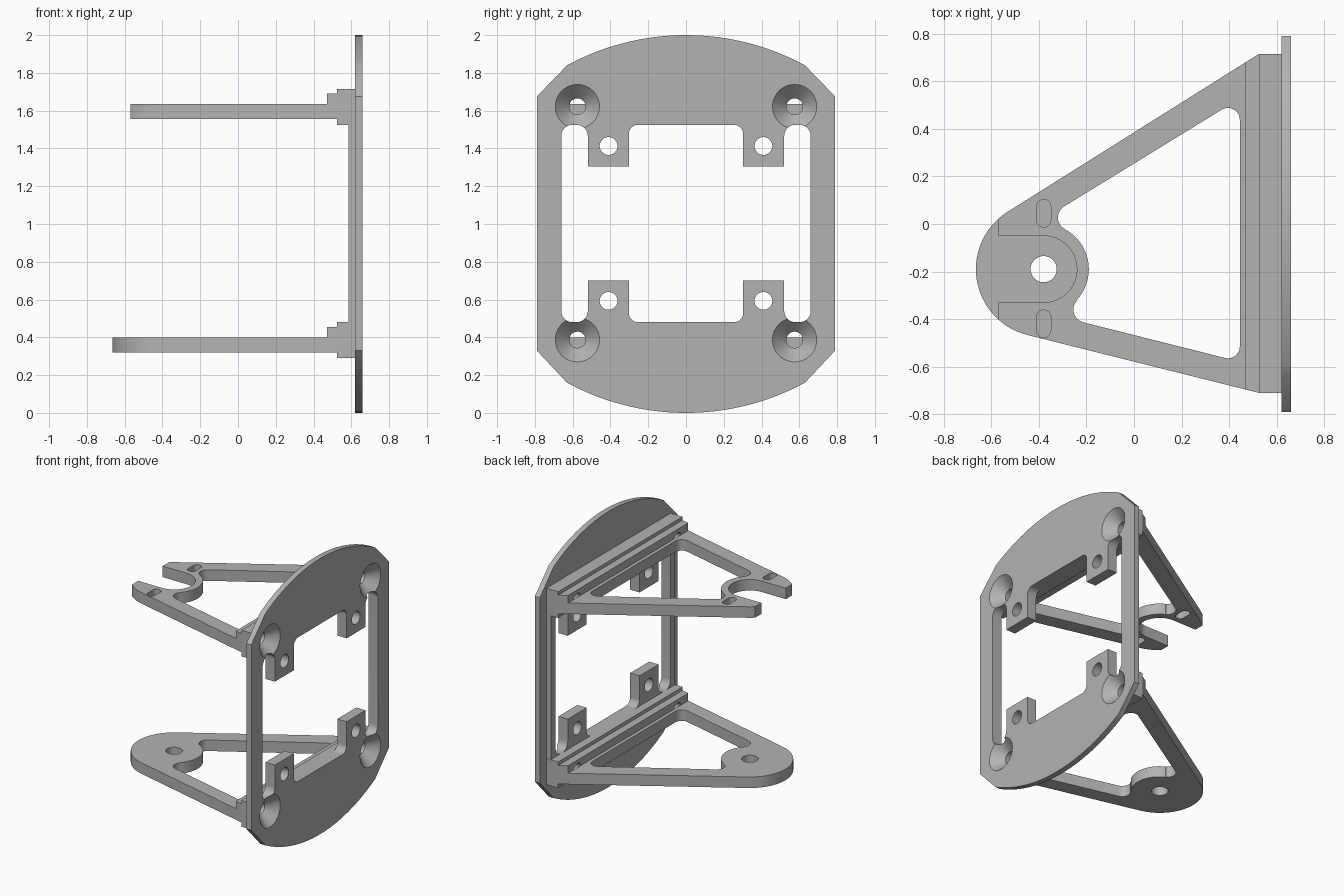
import bpy, bmesh
from math import sin, cos, radians, pi
from mathutils import Matrix

cube = bpy.data.objects.get("Cube")
if cube:
    bpy.data.objects.remove(cube, do_unlink=True)

grey = bpy.data.materials.new("plain grey")
grey.use_nodes = True
GREY = (0.45, 0.45, 0.45, 1)
grey.diffuse_color = GREY
grey.node_tree.nodes["Principled BSDF"].inputs["Base Color"].default_value = GREY


def make(name, bm):
    bmesh.ops.recalc_face_normals(bm, faces=bm.faces)
    mesh = bpy.data.meshes.new(name)
    bm.to_mesh(mesh)
    bm.free()
    mesh.materials.append(grey)
    obj = bpy.data.objects.new(name, mesh)
    bpy.context.scene.collection.objects.link(obj)
    return obj


def prism(name, outline, axis, lo, hi):
    """Extrude a 2D outline along z (outline is x, y) or x (outline is y, z)."""
    bm = bmesh.new()
    place = (lambda a, b, t: (a, b, t)) if axis == "z" else (lambda a, b, t: (t, a, b))
    face = bm.faces.new([bm.verts.new(place(a, b, lo)) for a, b in outline])
    top = bmesh.ops.extrude_face_region(bm, geom=[face])["geom"]
    bmesh.ops.translate(bm, vec=place(0, 0, hi - lo),
                        verts=[v for v in top if isinstance(v, bmesh.types.BMVert)])
    return make(name, bm)


def arc(cx, cy, r, start, end, steps=12):
    angles = [radians(start + (end - start) * i / steps) for i in range(steps + 1)]
    return [(cx + r * cos(a), cy + r * sin(a)) for a in angles]


def rect(a0, a1, b0, b1):
    return [(a0, b0), (a1, b0), (a1, b1), (a0, b1)]


def round_rect(a0, a1, b0, b1, r):
    return (arc(a1 - r, b1 - r, r, 0, 90) + arc(a0 + r, b1 - r, r, 90, 180)
            + arc(a0 + r, b0 + r, r, 180, 270) + arc(a1 - r, b0 + r, r, 270, 360))


def circle(cx, cy, r):
    return arc(cx, cy, r, 0, 352.5, 47)


def cone_x(x0, x1, y, z, r0, r1):
    bm = bmesh.new()
    bmesh.ops.create_cone(bm, cap_ends=True, segments=48, radius1=r0, radius2=r1, depth=x1 - x0,
                          matrix=Matrix.Translation(((x0 + x1) / 2, y, z)) @ Matrix.Rotation(pi / 2, 4, "Y"))
    return make("cutter", bm)


def cut(obj, cutters):
    """Subtract the cutters, bake the result and shade it."""
    for c in cutters:
        c.hide_render = True
        mod = obj.modifiers.new("cut", "BOOLEAN")
        mod.operation, mod.solver, mod.object = "DIFFERENCE", "EXACT", c
    graph = bpy.context.evaluated_depsgraph_get()
    baked = bpy.data.meshes.new_from_object(obj.evaluated_get(graph))
    obj.modifiers.clear()
    obj.data = baked
    for p in baked.polygons:
        p.use_smooth = True
    baked.set_sharp_from_angle(angle=radians(30))


SIDES = (-1, 1)
LEVELS = {"lower": 0.32, "upper": 1.555}     # underside of each arm
BACK, FRONT = 0.62, 0.66                     # face plate thickness
WIN0, WIN1 = 0.48, 1.525                     # window height range
BOSS = (-0.38, -0.19)

# Cutters: screw holes with countersinks
screws = []
for s in SIDES:
    for z in LEVELS.values():
        screws.append(cone_x(0.47, 0.7, s * 0.575, z + 0.067, 0.043, 0.043))
        screws.append(cone_x(0.58, 0.67, s * 0.575, z + 0.067, 0.037, 0.127))

# Cutters: window shaped around four tabs, and the tab holes
window = [prism("cutter", round_rect(-0.303, 0.303, WIN0, WIN1, 0.05), "x", 0.5, 0.75),
          prism("cutter", rect(-0.59, 0.59, 0.70, 1.305), "x", 0.5, 0.75)]
for s in SIDES:
    lo, hi = sorted((s * 0.52, s * 0.66))
    window.append(prism("cutter", round_rect(lo, hi, WIN0, WIN1, 0.06), "x", 0.5, 0.75))
    for z in (0.593, 1.413):
        window.append(cone_x(0.5, 0.75, s * 0.41, z, 0.047, 0.047))

# Face plate with bowed ends and clipped corners
outline = (arc(0, 0.68, 1.32, 61.5, 118.5, 32) + [(-0.79, 1.675), (-0.79, 0.33)]
           + arc(0, 1.32, 1.32, 241.5, 298.5, 32) + [(0.79, 0.33), (0.79, 1.675)])
face_plate = prism("face_plate", outline, "x", BACK, FRONT)
cut(face_plate, screws + window)

# Thickening frame behind the window
back_frame = prism("back_frame", rect(-0.71, 0.713, WIN0 - 0.03, WIN1 + 0.03), "x", 0.585, BACK)
cut(back_frame, screws + window)

# Arm outline wraps the boss; the opening follows it inside
arm_outline = [(0.525, 0.715)] + arc(*BOSS, 0.285, 122, 256, 32) + [(0.525, -0.71)]
opening = (arc(0.395, 0.438, 0.05, 0, 121) + arc(-0.265, 0.027, 0.055, 121, 242)
           + arc(*BOSS, 0.19, 62, -43.4, 20) + arc(-0.2, -0.36, 0.055, 136.6, 256)
           + arc(0.395, -0.515, 0.05, 256, 360))
ridge_outline = [(0.47, 0.680), (0.47, -0.696), (0.525, -0.71), (0.525, 0.715)]

for level, z in LEVELS.items():
    def cutter(shape):
        return prism("cutter", shape, "z", z - 0.1, z + 0.2)

    # Arm with its boss
    arm = prism(level + "_arm", arm_outline, "z", z, z + 0.08)
    holes = [cutter(opening)]
    if level == "lower":
        holes.append(cutter(circle(*BOSS, 0.055)))
    else:
        # Open fork with two small slots
        holes.append(cutter(rect(-0.8, -0.57, -0.6, 0.3)))
        holes.append(cutter(arc(*BOSS, 0.14, -90, 90, 24) + [(-0.75, -0.05), (-0.75, -0.33)]))
        for y in (0.045, -0.42):
            holes.append(cutter(round_rect(-0.41, -0.35, y - 0.058, y + 0.058, 0.0299)))
    cut(arm, holes + screws)

    # Stepped mounting rail
    ridge = prism(level + "_ridge", ridge_outline, "z", z + 0.01, z + 0.135)
    rail = prism(level + "_rail", rect(0.525, BACK, -0.71, 0.715), "z", z - 0.03, z + 0.16)
    for part in (ridge, rail):
        cut(part, screws)
    for h in holes:
        bpy.data.objects.remove(h, do_unlink=True)

for c in screws + window:
    bpy.data.objects.remove(c, do_unlink=True)
